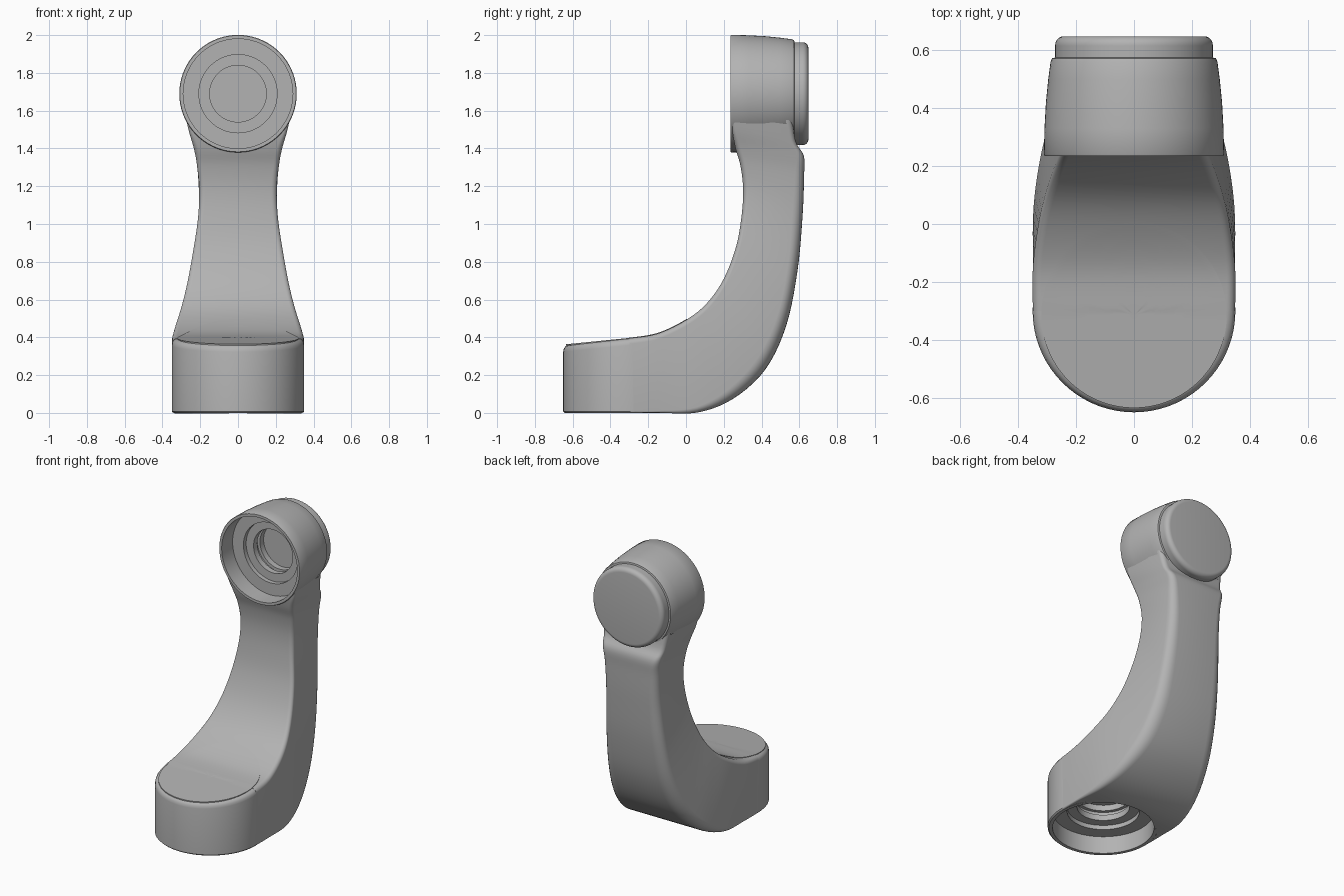
import bpy, bmesh, math
from mathutils import Matrix, Vector

cube = bpy.data.objects.get("Cube")
if cube:
    bpy.data.objects.remove(cube, do_unlink=True)

grey = bpy.data.materials.new("plain_grey")
grey.use_nodes = True
grey.diffuse_color = (0.45, 0.45, 0.45, 1)
grey.node_tree.nodes["Principled BSDF"].inputs["Base Color"].default_value = (0.45, 0.45, 0.45, 1)

BASE_Y, HUB_Z = -0.3, 1.69
TO_Y = Matrix.Translation((0, 0, HUB_Z)) @ Matrix.Rotation(-math.pi / 2, 4, 'X')
TO_BASE = Matrix.Translation((0, BASE_Y, 0))


def finish(name, bm):
    bmesh.ops.recalc_face_normals(bm, faces=bm.faces)
    mesh = bpy.data.meshes.new(name)
    bm.to_mesh(mesh)
    bm.free()
    mesh.materials.append(grey)
    ob = bpy.data.objects.new(name, mesh)
    bpy.context.collection.objects.link(ob)
    return ob


def smooth(ob):
    bpy.ops.object.select_all(action='DESELECT')
    ob.select_set(True)
    bpy.context.view_layer.objects.active = ob
    bpy.ops.object.shade_smooth_by_angle(angle=math.radians(35))


def revolve(name, profile, matrix, slant=0.0):
    """Spin (radius, height) points about an axis; slant tilts the upper part."""
    bm = bmesh.new()
    vs = [bm.verts.new((r, 0, h)) for r, h in profile]
    es = [bm.edges.new(p) for p in zip(vs, vs[1:])]
    bmesh.ops.spin(bm, geom=vs + es, cent=(0, 0, 0), axis=(0, 0, 1),
                   angle=2 * math.pi, steps=72, use_duplicate=False)
    bmesh.ops.remove_doubles(bm, verts=bm.verts, dist=1e-4)
    if slant:
        for v in bm.verts:
            if v.co.z > 0.33:
                v.co.z += v.co.y * slant
    bm.transform(matrix)
    return finish(name, bm)


def socket(start, s):
    """Stepped bore with an undercut groove, from the rim to the floor."""
    steps = [(.29, 0), (.29, .12), (.207, .12), (.207, .15), (.15, .15),
             (.15, .19), (.17, .19), (.17, .22), (.15, .22), (.15, .26), (0, .26)]
    return [(r * s, start + h) for r, h in steps]


def cut(ob, cutter):
    mod = ob.modifiers.new("bore", 'BOOLEAN')
    mod.operation, mod.solver, mod.object = 'DIFFERENCE', 'EXACT', cutter
    bpy.ops.object.select_all(action='DESELECT')
    ob.select_set(True)
    bpy.context.view_layer.objects.active = ob
    bpy.ops.object.modifier_apply(modifier=mod.name)
    bpy.data.objects.remove(cutter, do_unlink=True)


# Curved arm stations: inner y, z, outer y, z, inner and outer half width, edge radii
stations = [
    (-.30, .395, -.30, .001, .349, .349, .03, .01),
    (-.15, .42, -.15, .001, .349, .349, .03, .01),
    (0, .492, .06, .002, .328, .348, .03, .03),
    (.11, .58, .25, .075, .30, .325, .03, .06),
    (.20, .71, .42, .23, .268, .285, .03, .08),
    (.265, .88, .53, .46, .237, .25, .03, .08),
    (.295, 1.05, .59, .75, .211, .225, .03, .07),
    (.302, 1.19, .617, 1.04, .205, .207, .03, .06),
    (.288, 1.31, .625, 1.25, .217, .208, .03, .05),
    (.262, 1.40, .624, 1.36, .234, .22, .03, .04),
    (.245, 1.50, .58, 1.44, .263, .235, .02, .03),
    (.245, 1.61, .56, 1.60, .287, .262, .02, .03),
]


def spline(rows, sub=5):
    out = []
    for i in range(len(rows) - 1):
        a, b, c, d = (rows[min(max(i + k, 0), len(rows) - 1)] for k in (-1, 0, 1, 2))
        for j in range(sub):
            t = j / sub
            out.append([q + .5 * t * (r - p + t * (2 * p - 5 * q + 4 * r - s
                        + t * (3 * (q - r) + s - p))) for p, q, r, s in zip(a, b, c, d)])
    return out + [rows[-1]]


def section(yi, zi, yo, zo, wi, wo, ri, ro, n=6):
    inner, outer = Vector((0, yi, zi)), Vector((0, yo, zo))
    length = (outer - inner).length
    quarter = [k * math.pi / 2 / n for k in range(n + 1)]
    half = [(ri * (1 - math.cos(a)), ri * (math.sin(a) - 1)) for a in quarter]
    half += [(length - ro + ro * math.sin(a), ro * (math.cos(a) - 1)) for a in quarter]
    pts = []
    for u, inset in half:
        t = u / length
        p = inner.lerp(outer, t)
        p.x = wi + (wo - wi) * t + inset
        pts.append(p)
    return pts + [Vector((-p.x, p.y, p.z)) for p in reversed(pts)]


path = spline(stations)
bm = bmesh.new()
rings = [[bm.verts.new(p) for p in section(*row)] for row in path]
for a, b in zip(rings, rings[1:]):
    for i in range(len(a)):
        j = (i + 1) % len(a)
        bm.faces.new((a[i], a[j], b[j], b[i]))
bm.faces.new(rings[0])
bm.faces.new(rings[-1])
arm = finish("curved_arm", bm)
cut(arm, revolve("base_cutter", [(0, -.1), (.33, -.1), (.33, .34), (0, .34)], TO_BASE))
cut(arm, revolve("hub_cutter", [(0, .1), (.3, .1), (.3, .53), (0, .53)], TO_Y))
smooth(arm)

# Round base with its bore underneath
base = socket(0, 1.1)[::-1] + [(.342, 0), (.35, .008), (.35, .358), (.347, .374),
                               (.338, .387), (.322, .393), (0, .394)]
smooth(revolve("base_housing", base, TO_BASE, slant=.1))

# Upper hub with its bore facing forward
hub = socket(.235, 1)[::-1] + [(.308, .235), (.311, .24), (.309, .33), (.304, .42),
                               (.296, .50), (.288, .56), (.283, .572), (.27, .575), (0, .575)]
smooth(revolve("upper_hub", hub, TO_Y))

# Rounded cap on the back of the hub
cap = [(0, .56), (.272, .56), (.272, .615)]
cap += [(.242 + .03 * math.cos(a), .618 + .03 * math.sin(a))
        for a in (k * math.pi / 12 for k in range(7))] + [(0, .648)]
smooth(revolve("back_cap", cap, TO_Y))


# Thin cover disc lying on the top of the base
def top_height(y):
    if y <= BASE_Y:
        return .394 + (y - BASE_Y) * .1
    for a, b in zip(path, path[1:]):
        if a[0] <= y <= b[0]:
            return a[1] + (b[1] - a[1]) * (y - a[0]) / (b[0] - a[0])
    return path[-1][1]


cover = [(0, .003)] + [(.32 * k / 14, .003) for k in range(1, 15)] + [(.32, -.004)]
disc = revolve("cover_disc", cover, Matrix.Translation((0, -.315, 0)))
for v in disc.data.vertices:
    v.co.z += top_height(v.co.y)
smooth(disc)
